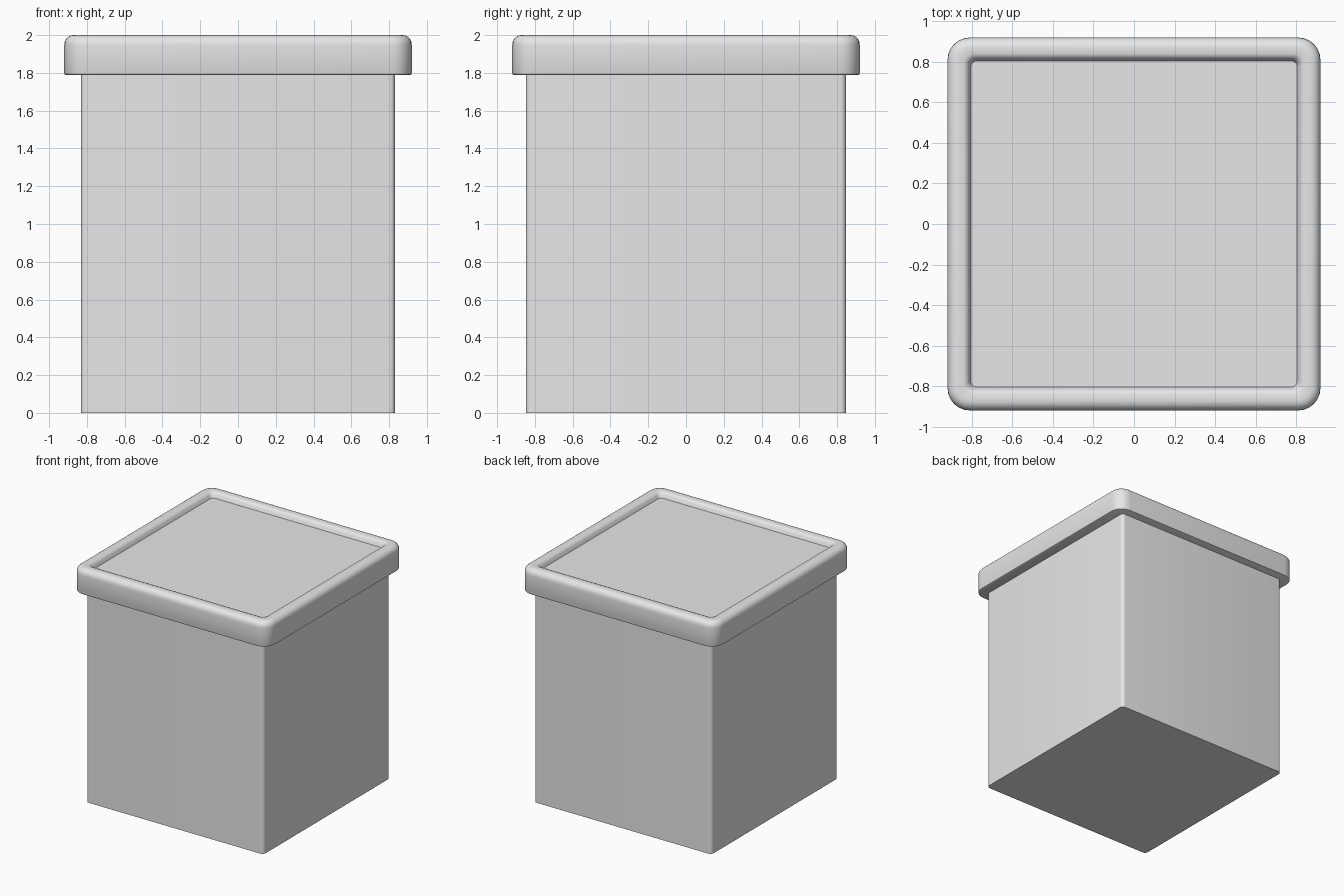
import bpy, bmesh, math

old = bpy.data.objects.get("Cube")
if old:
    bpy.data.objects.remove(old, do_unlink=True)

grey = bpy.data.materials.new("light grey")
grey.use_nodes = True
grey.diffuse_color = (0.8, 0.8, 0.8, 1)
grey.node_tree.nodes["Principled BSDF"].inputs["Base Color"].default_value = (0.8, 0.8, 0.8, 1)


def ring(bm, hx, hy, r, z, n=6):
    """Rounded rectangle of vertices at height z."""
    verts = []
    for q, (sx, sy) in enumerate([(1, 1), (-1, 1), (-1, -1), (1, -1)]):
        for i in range(n + 1):
            a = (q + i / n) * math.pi / 2
            verts.append(bm.verts.new((sx * (hx - r) + r * math.cos(a),
                                       sy * (hy - r) + r * math.sin(a), z)))
    return verts


def loft(name, sections):
    """Closed solid through rounded rectangles (half x, half y, radius, z)."""
    bm = bmesh.new()
    rings = [ring(bm, *s) for s in sections]
    for a, b in zip(rings, rings[1:]):
        for i in range(len(a)):
            j = (i + 1) % len(a)
            bm.faces.new((a[i], a[j], b[j], b[i]))
    bm.faces.new(rings[0][::-1])
    bm.faces.new(rings[-1])
    bmesh.ops.recalc_face_normals(bm, faces=bm.faces)
    mesh = bpy.data.meshes.new(name)
    bm.to_mesh(mesh)
    bm.free()
    mesh.materials.append(grey)
    obj = bpy.data.objects.new(name, mesh)
    bpy.context.collection.objects.link(obj)
    bpy.ops.object.select_all(action='DESELECT')
    obj.select_set(True)
    bpy.context.view_layer.objects.active = obj
    bpy.ops.object.shade_smooth_by_angle(angle=math.radians(35))
    return obj


# Box body with slightly rounded upright corners
loft("box_body", [(0.832, 0.848, 0.03, 0.0), (0.832, 0.848, 0.03, 1.81)])

# Lid: underside, outer wall, rounded rim, then the sunken panel
H = 0.92
lid = [(H - 0.012, 0.098, 1.788), (H - 0.003, 0.107, 1.792), (H, 0.11, 1.80), (H, 0.11, 1.945)]
for i in range(1, 7):  # rounded outer top edge
    a = i / 6 * math.pi / 2
    d = 0.05 * (1 - math.cos(a))
    lid.append((H - d, 0.11 - d, 1.95 + 0.05 * math.sin(a)))
lid += [(0.84, 0.05, 2.0), (0.825, 0.04, 1.994), (0.815, 0.035, 1.98),
        (0.805, 0.03, 1.955)]
loft("lid", [(h, h, r, z) for h, r, z in lid])
